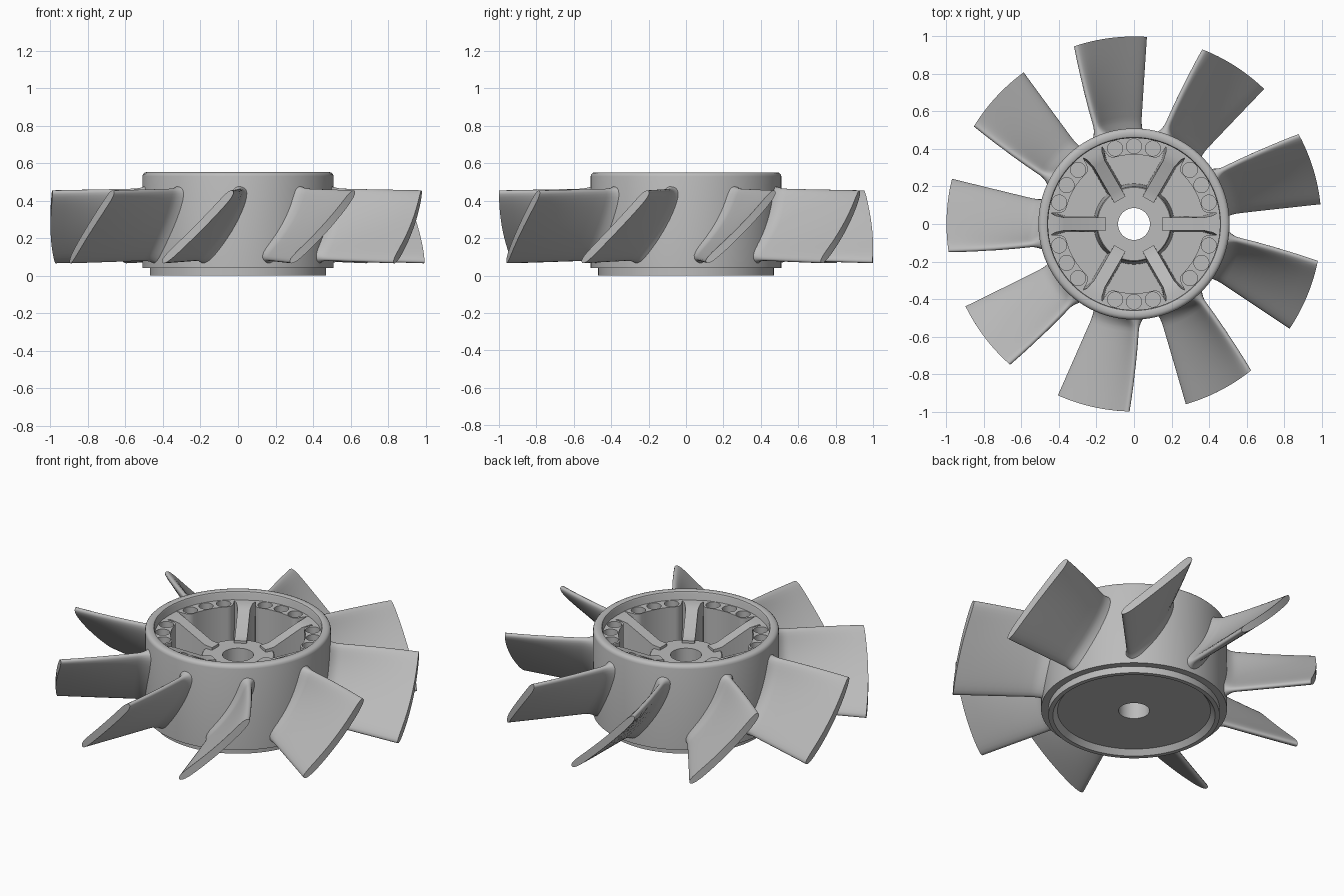
import bpy, bmesh, math
from math import sin, cos, radians, pi

if "Cube" in bpy.data.objects:
    bpy.data.objects.remove(bpy.data.objects["Cube"], do_unlink=True)

GREY = (0.5, 0.5, 0.5, 1)
mat = bpy.data.materials.new("plain grey")
mat.use_nodes = True
mat.diffuse_color = GREY
mat.node_tree.nodes["Principled BSDF"].inputs["Base Color"].default_value = GREY

FLOOR, LEDGE = 0.09, 0.5


def polar(r, a, z):
    return (r * cos(a), r * sin(a), z)


def finish(name, bm, angle=35):
    bmesh.ops.recalc_face_normals(bm, faces=bm.faces)
    mesh = bpy.data.meshes.new(name)
    bm.to_mesh(mesh)
    bm.free()
    mesh.materials.append(mat)
    mesh.shade_smooth()
    mesh.set_sharp_from_angle(angle=radians(angle))
    obj = bpy.data.objects.new(name, mesh)
    bpy.context.collection.objects.link(obj)
    return obj


def bridge(bm, a, b):
    n = len(a)
    for i in range(n):
        j = (i + 1) % n
        bm.faces.new((a[i], a[j], b[j], b[i]))


def prism(bm, bottom, top):
    lo = [bm.verts.new(p) for p in bottom]
    hi = [bm.verts.new(p) for p in top]
    bridge(bm, lo, hi)
    bm.faces.new(lo)
    bm.faces.new(hi)


def lathe(name, profile, segments=120):
    bm = bmesh.new()
    rings = [[bm.verts.new(polar(r, 2 * pi * k / segments, z)) for r, z in profile]
             for k in range(segments)]
    for k in range(segments):
        bridge(bm, rings[k], rings[(k + 1) % segments])
    return finish(name, bm)


# Hub: stepped drum with rounded rim, open cup, central boss and bore
lathe("hub", [
    (0.085, 0.03), (0.42, 0.03), (0.445, 0), (0.47, 0), (0.47, 0.04), (0.51, 0.04),
    (0.51, 0.53), (0.507, 0.541), (0.5, 0.548), (0.49, 0.552), (0.47, 0.552),
    (0.462, 0.548), (0.458, 0.54), (0.458, FLOOR), (0.215, FLOOR),
    (0.2, 0.375), (0.195, 0.38), (0.085, 0.38)])

# Six ribs sloping from the wall down to the boss, flared at the wall
bm = bmesh.new()
stations = [(0.15, 0.034, 0.395), (0.2, 0.034, 0.4), (0.37, 0.034, 0.485),
            (0.42, 0.045, LEDGE - 0.002), (0.47, 0.075, LEDGE - 0.002)]
for k in range(6):
    a = k * pi / 3
    rings = []
    for r, w, z in stations:
        section = [(-w * 1.3, FLOOR - 0.02), (w * 1.3, FLOOR - 0.02), (w, z), (-w, z)]
        rings.append([bm.verts.new((r * cos(a) - v * sin(a), r * sin(a) + v * cos(a), h))
                      for v, h in section])
    for p, q in zip(rings, rings[1:]):
        bridge(bm, p, q)
    bm.faces.new(rings[0])
    bm.faces.new(rings[-1])
finish("ribs", bm)

# Six balance pads along the wall, with rounded inner corners
bm = bmesh.new()
for k in range(6):
    mid = radians(30 + 60 * k)
    outer = [(0.47, -23 + 46 * i / 12) for i in range(13)]
    inner = [(0.405, 21.5), (0.385, 20.5), (0.373, 18.5)]
    inner += [(0.37, 16 - 32 * i / 8) for i in range(9)]
    inner += [(r, -d) for r, d in reversed(inner[:3])]
    outline = [(r, mid + radians(d)) for r, d in outer + inner]
    prism(bm, [polar(r, a, FLOOR - 0.02) for r, a in outline],
          [polar(r, a, LEDGE) for r, a in outline])
pads = finish("balance_pads", bm)

# Three round pockets sunk into each pad
bm = bmesh.new()
for k in range(6):
    for step in (-14, 0, 14):
        cx, cy, _ = polar(0.415, radians(30 + 60 * k + step), 0)
        ring = [(cx + 0.04 * cos(t * pi / 14), cy + 0.04 * sin(t * pi / 14)) for t in range(28)]
        prism(bm, [(x, y, LEDGE - 0.05) for x, y in ring], [(x, y, LEDGE + 0.05) for x, y in ring])
cutter = finish("pocket_cutter", bm)
cutter.hide_render = True
mod = pads.modifiers.new("pockets", "BOOLEAN")
mod.operation = "DIFFERENCE"
mod.solver = "EXACT"
mod.object = cutter
depsgraph = bpy.context.evaluated_depsgraph_get()
cut_mesh = bpy.data.meshes.new_from_object(pads.evaluated_get(depsgraph))
pads.modifiers.clear()
pads.data = cut_mesh
cut_mesh.shade_smooth()
cut_mesh.set_sharp_from_angle(angle=radians(35))
bpy.data.objects.remove(cutter, do_unlink=True)


# Blades: cambered sections lofted outward, thickened at the root
def lerp(a, b, t):
    return a + (b - a) * t


def blade_section(r, count=20):
    t = (r - 0.5) / 0.5
    start, end = radians(86.2), radians(lerp(112, 108.4, t))
    camber = lerp(0.65, 0.15, t)
    root = max(0, 1 - (r - 0.5) / 0.07) ** 2
    half = 0.021 + 0.03 * root
    low, high = lerp(0.085, 0.07, t) - 0.01 * root, lerp(0.465, 0.452, t) + 0.012 * root

    def mean(s):
        f = s + camber * s * (1 - s)
        return r * lerp(start, end, f), lerp(low, high, s)

    sides = ([], [])
    for i in range(count):
        s = (1 - cos(pi * i / (count - 1))) / 2
        u, z = mean(s)
        (u0, z0), (u1, z1) = mean(s - 0.01), mean(s + 0.01)
        length = math.hypot(u1 - u0, z1 - z0)
        h = half * (0.12 + 0.88 * math.sqrt(1 - abs(2 * s - 1) ** 9))
        for side, sign in zip(sides, (1, -1)):
            side.append(((u - sign * h * (z1 - z0) / length) / r,
                         z + sign * h * (u1 - u0) / length))
    return sides[0] + sides[1][::-1]


radii = [0.485, 0.5, 0.512, 0.525, 0.54, 0.555, 0.575, 0.65, 0.75, 0.85, 0.93, 1.0]
sections = [(r, blade_section(max(r, 0.5))) for r in radii]
for k in range(9):
    bm = bmesh.new()
    turn = radians(40 * k)
    rings = [[bm.verts.new(polar(r, a + turn, z)) for a, z in sec] for r, sec in sections]
    for p, q in zip(rings, rings[1:]):
        bridge(bm, p, q)
    for ring in (rings[0], rings[-1]):
        n = len(ring)
        for i in range(n // 2 - 1):
            bm.faces.new((ring[i], ring[i + 1], ring[n - 2 - i], ring[n - 1 - i]))
    finish(f"blade_{k + 1}", bm, 50)
